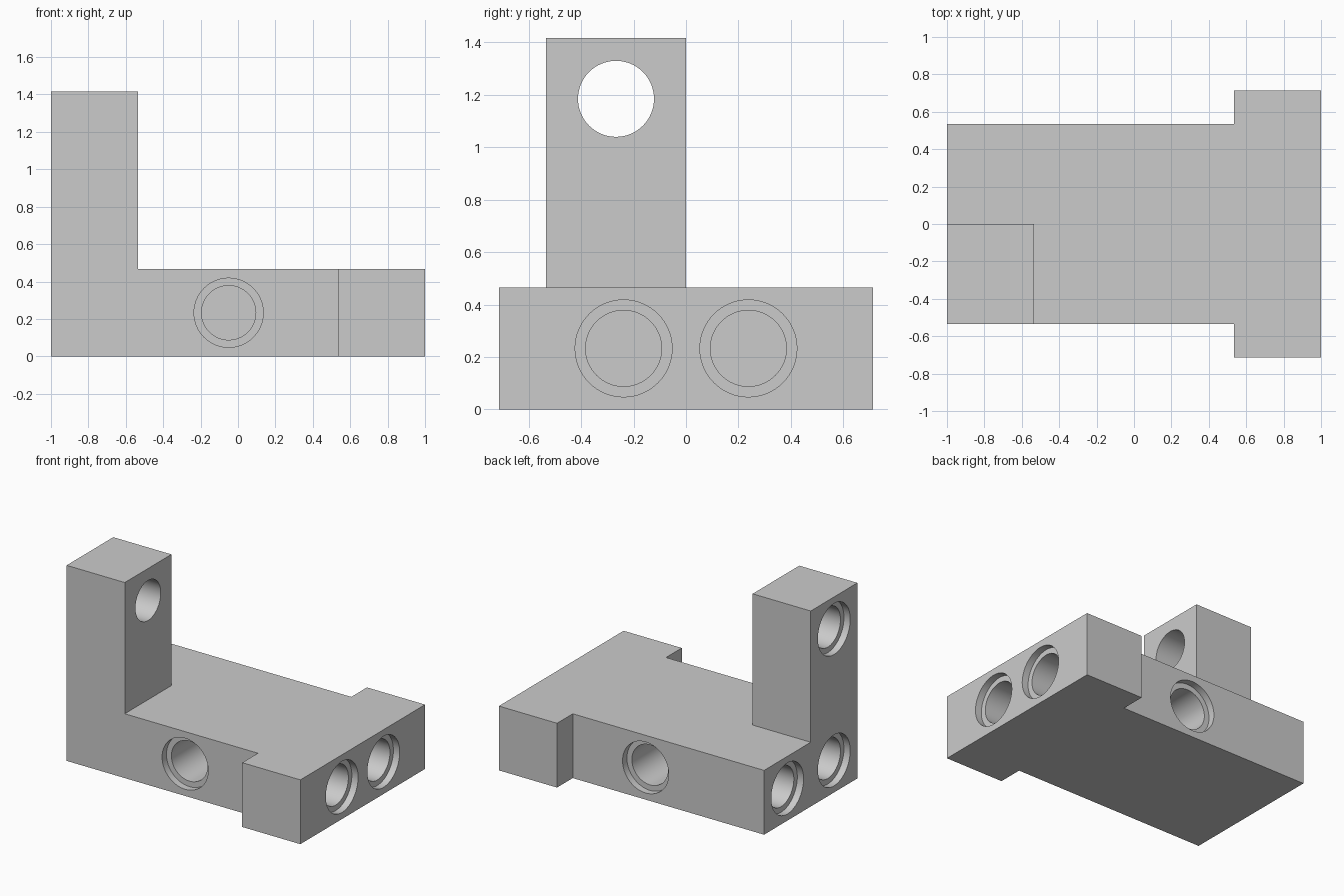
import bpy, bmesh, math
from mathutils import Matrix, Vector

cube = bpy.data.objects.get("Cube")
if cube:
    bpy.data.objects.remove(cube, do_unlink=True)

grey = bpy.data.materials.new("plain_grey")
grey.use_nodes = True
grey.diffuse_color = (0.6, 0.6, 0.6, 1)
grey.node_tree.nodes["Principled BSDF"].inputs["Base Color"].default_value = grey.diffuse_color

# Main dimensions
SLAB, TOP = 0.466, 1.417          # slab height, post height
HALF, WIDE = 0.534, 0.714         # half depth of slab and of end bar
BORE, RIM, RIM_DEPTH = 0.145, 0.185, 0.05
MID = SLAB / 2


def make_object(name, bm):
    bmesh.ops.recalc_face_normals(bm, faces=bm.faces)
    mesh = bpy.data.meshes.new(name)
    bm.to_mesh(mesh)
    bm.free()
    mesh.materials.append(grey)
    obj = bpy.data.objects.new(name, mesh)
    bpy.context.collection.objects.link(obj)
    return obj


def extrude_plan(name, plan, z0, z1):
    bm = bmesh.new()
    face = bm.faces.new([bm.verts.new((x, y, z0)) for x, y in plan])
    grown = bmesh.ops.extrude_face_region(bm, geom=[face])["geom"]
    verts = [g for g in grown if isinstance(g, bmesh.types.BMVert)]
    bmesh.ops.translate(bm, verts=verts, vec=(0, 0, z1 - z0))
    return make_object(name, bm)


def add_plug(bm, point, direction, depth, sides=64):
    """Closed stepped plug: wide rim, then narrower bore."""
    turn = Vector((0, 0, 1)).rotation_difference(Vector(direction)).to_matrix().to_4x4()
    place = Matrix.Translation(point) @ turn
    rings = []
    for r, t in ((RIM, -0.1), (RIM, RIM_DEPTH), (BORE, RIM_DEPTH), (BORE, depth)):
        angles = [2 * math.pi * i / sides for i in range(sides)]
        rings.append([bm.verts.new(place @ Vector((r * math.cos(a), r * math.sin(a), t)))
                      for a in angles])
    for low, high in zip(rings, rings[1:]):
        for i in range(sides):
            j = (i + 1) % sides
            bm.faces.new((low[i], low[j], high[j], high[i]))
    bm.faces.new(rings[0])
    bm.faces.new(rings[-1])


# T-shaped block at full post height
body = extrude_plan("bracket_body", [
    (-1, -HALF), (HALF, -HALF), (HALF, -WIDE), (1, -WIDE),
    (1, WIDE), (HALF, WIDE), (HALF, HALF), (-1, HALF)], 0, TOP)

# Clear everything above the slab except the corner post
clearance = extrude_plan("clearance_cutter", [
    (-HALF, -1), (2, -1), (2, 1), (-2, 1), (-2, 0), (-HALF, 0)], SLAB, 2)

# Recessed holes: blind in the slab, right through the post
bm = bmesh.new()
for side in (-1, 1):
    add_plug(bm, (1, side * 0.238, MID), (-1, 0, 0), SLAB)
    add_plug(bm, (-1, side * 0.267, MID), (1, 0, 0), SLAB)
    add_plug(bm, (-0.05, side * HALF, MID), (0, -side, 0), SLAB)
add_plug(bm, (-1, -0.267, 1.185), (1, 0, 0), 0.6)
holes = make_object("hole_cutter", bm)

for cutter in (clearance, holes):
    cutter.hide_render = True
    mod = body.modifiers.new(cutter.name, "BOOLEAN")
    mod.operation = "DIFFERENCE"
    mod.solver = "EXACT"
    mod.object = cutter

# Bake the cuts and drop the cutters
graph = bpy.context.evaluated_depsgraph_get()
result = bpy.data.meshes.new_from_object(body.evaluated_get(graph))
body.modifiers.clear()
body.data = result
for cutter in (clearance, holes):
    bpy.data.objects.remove(cutter, do_unlink=True)

# Smooth bores, sharp edges
for obj in bpy.context.selected_objects:
    obj.select_set(False)
body.select_set(True)
bpy.context.view_layer.objects.active = body
bpy.ops.object.shade_smooth_by_angle(angle=math.radians(30))
